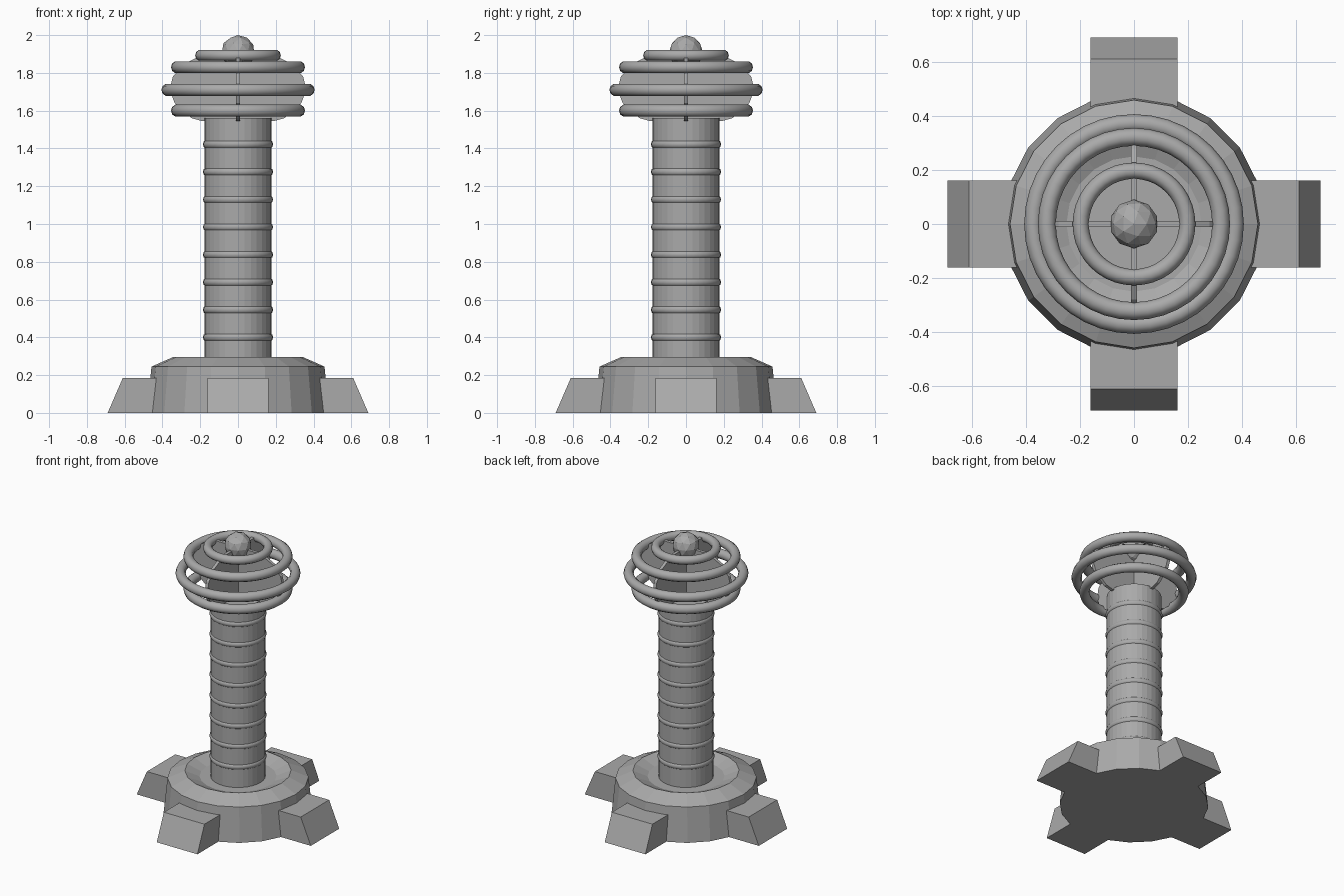
import bpy, bmesh, math
from mathutils import Matrix

cube = bpy.data.objects.get("Cube")
if cube:
    bpy.data.objects.remove(cube, do_unlink=True)

grey = bpy.data.materials.new("plain_grey")
grey.use_nodes = True
grey.diffuse_color = (0.4, 0.4, 0.4, 1)
grey.node_tree.nodes["Principled BSDF"].inputs["Base Color"].default_value = (0.4, 0.4, 0.4, 1)


def finish(name, bm, smooth=False):
    bmesh.ops.recalc_face_normals(bm, faces=bm.faces)
    mesh = bpy.data.meshes.new(name)
    bm.to_mesh(mesh)
    bm.free()
    mesh.materials.append(grey)
    for p in mesh.polygons:
        p.use_smooth = smooth
    obj = bpy.data.objects.new(name, mesh)
    bpy.context.collection.objects.link(obj)
    return obj


def lathe(name, profile, sides):
    """Spin a profile of (radius, z) points that starts and ends on the axis."""
    bm = bmesh.new()
    verts = [bm.verts.new((r, 0, z)) for r, z in profile]
    edges = [bm.edges.new(pair) for pair in zip(verts, verts[1:])]
    bmesh.ops.spin(bm, geom=verts + edges, cent=(0, 0, 0), axis=(0, 0, 1),
                   angle=math.tau, steps=sides, use_duplicate=False)
    bmesh.ops.remove_doubles(bm, verts=bm.verts, dist=0.0005)
    return finish(name, bm)


def ring(name, major, minor, z, sides=32, steps=10):
    bpy.ops.mesh.primitive_torus_add(major_segments=sides, minor_segments=steps,
                                     major_radius=major, minor_radius=minor,
                                     location=(0, 0, z))
    obj = bpy.context.object
    obj.name = name
    obj.data.materials.append(grey)
    bpy.ops.object.shade_smooth_by_angle(angle=math.radians(40))
    return obj


def plate(name, outline, thickness, turn):
    """Extrude an (x, z) outline along y, centred, then turn it about z."""
    bm = bmesh.new()
    face = bm.faces.new([bm.verts.new((x, -thickness / 2, z)) for x, z in outline])
    new = bmesh.ops.extrude_face_region(bm, geom=[face])["geom"]
    bmesh.ops.translate(bm, vec=(0, thickness, 0),
                        verts=[v for v in new if isinstance(v, bmesh.types.BMVert)])
    bmesh.ops.rotate(bm, verts=bm.verts, cent=(0, 0, 0),
                     matrix=Matrix.Rotation(turn, 3, 'Z'))
    return finish(name, bm)


# Dished round base
lathe("base", [(0, 0), (0.483, 0), (0.458, 0.245), (0.345, 0.295),
               (0.25, 0.255), (0, 0.255)], 20)

# Four sloping feet
for i, side in enumerate(("left", "back", "right", "front")):
    plate(side + "_foot", [(0.36, 0), (0.69, 0), (0.61, 0.185), (0.36, 0.185)],
          0.322, i * math.pi / 2)

# Column with evenly spaced bands
lathe("column", [(0, 0.25), (0.178, 0.25), (0.178, 1.56), (0, 1.56)], 32)
for i in range(8):
    ring(f"column_band_{i + 1}", 0.162, 0.024, 0.4 + i * 0.146)

# Crossed support plates inside the head
half = [(0.19, 1.545), (0.245, 1.56), (0.335, 1.64), (0.362, 1.71),
        (0.345, 1.78), (0.28, 1.85), (0.18, 1.9)]
outline = half + [(-x, z) for x, z in reversed(half)]
plate("cross_plate_side", outline, 0.022, 0)
plate("cross_plate_front", outline, 0.022, math.pi / 2)

# Stacked head rings
for name, major, minor, z in (("lower", 0.322, 0.033, 1.6), ("middle", 0.373, 0.033, 1.71),
                              ("upper", 0.322, 0.033, 1.83), ("top", 0.197, 0.03, 1.893)):
    ring(name + "_head_ring", major, minor, z, 40)

# Faceted ball on top
bm = bmesh.new()
bmesh.ops.create_icosphere(bm, subdivisions=2, radius=0.09,
                           matrix=Matrix.Translation((0, 0, 1.91)))
finish("top_ball", bm)
